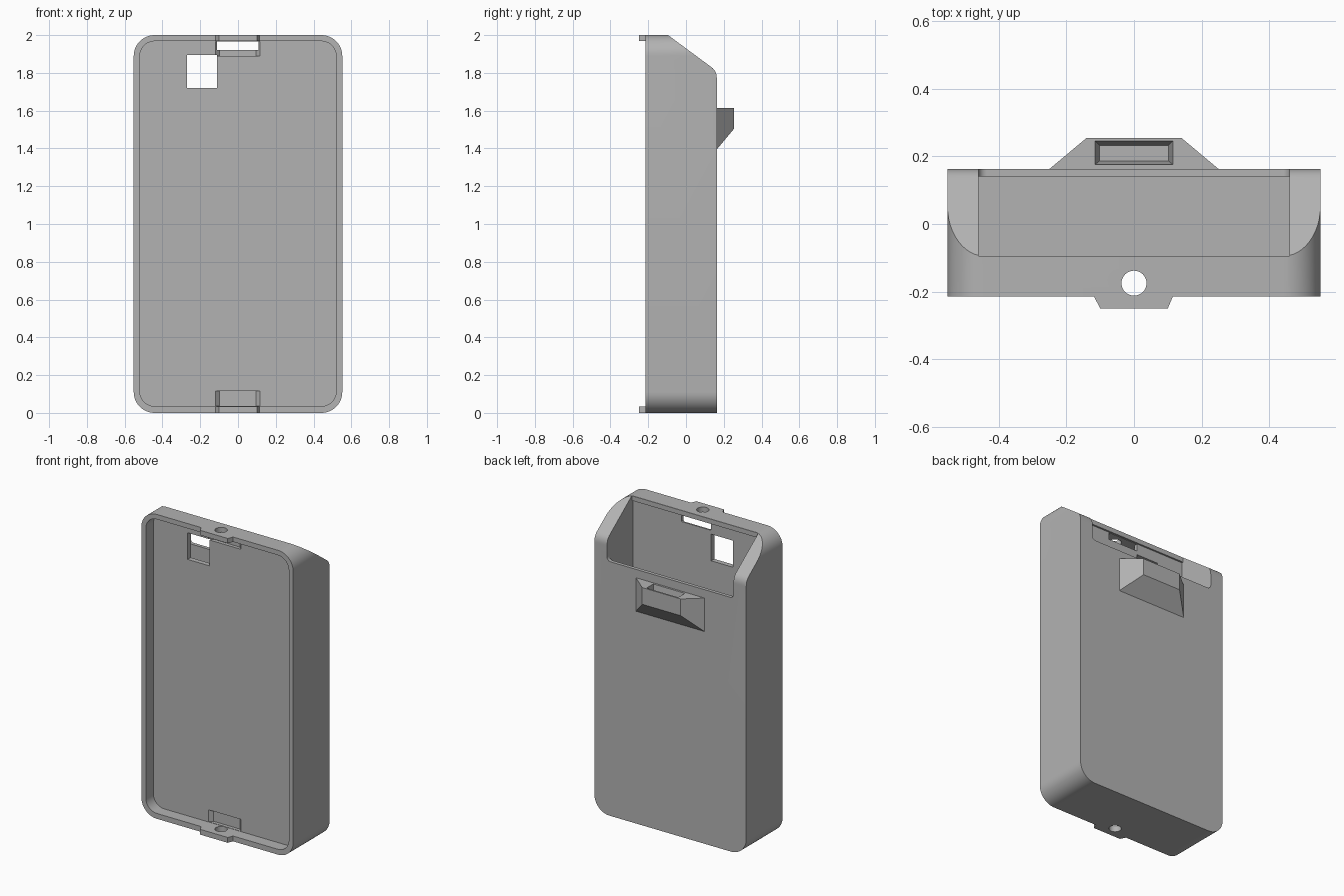
import bpy, bmesh
from math import sin, cos, pi

old = bpy.data.objects.get("Cube")
if old:
    bpy.data.objects.remove(old, do_unlink=True)

GREY = (0.45, 0.45, 0.45, 1)
mat = bpy.data.materials.new("matte grey plastic")
mat.use_nodes = True
mat.diffuse_color = GREY
mat.node_tree.nodes["Principled BSDF"].inputs["Base Color"].default_value = GREY


def place(axis, p, t):
    """Turn a 2D profile point and a depth into a 3D point."""
    return {"x": (t, p[0], p[1]), "y": (p[0], t, p[1]), "z": (p[0], p[1], t)}[axis]


def prism(name, axis, start, end, pts, end_pts=None):
    """Solid between two matching profiles along an axis."""
    bm = bmesh.new()
    a = [bm.verts.new(place(axis, p, start)) for p in pts]
    b = [bm.verts.new(place(axis, p, end)) for p in (end_pts or pts)]
    bm.faces.new(a)
    bm.faces.new(b[::-1])
    for i in range(len(a)):
        j = (i + 1) % len(a)
        bm.faces.new((a[i], b[i], b[j], a[j]))
    bmesh.ops.recalc_face_normals(bm, faces=bm.faces)
    mesh = bpy.data.meshes.new(name)
    bm.to_mesh(mesh)
    bm.free()
    mesh.materials.append(mat)
    obj = bpy.data.objects.new(name, mesh)
    bpy.context.collection.objects.link(obj)
    return obj


def rect(x0, x1, y0, y1, r=0, steps=12):
    if not r:
        return [(x0, y0), (x1, y0), (x1, y1), (x0, y1)]
    pts = []
    corners = [(x1 - r, y1 - r), (x0 + r, y1 - r), (x0 + r, y0 + r), (x1 - r, y0 + r)]
    for k, (cx, cy) in enumerate(corners):
        for i in range(steps + 1):
            a = (k + i / steps) * pi / 2
            pts.append((cx + r * cos(a), cy + r * sin(a)))
    return pts


def combine(target, tool, operation="DIFFERENCE"):
    """Apply a boolean and discard the tool."""
    mod = target.modifiers.new(operation, "BOOLEAN")
    mod.object, mod.operation, mod.solver = tool, operation, "EXACT"
    bpy.context.view_layer.objects.active = target
    bpy.ops.object.modifier_apply(modifier=mod.name)
    bpy.data.objects.remove(tool, do_unlink=True)


def finish(obj):
    bpy.ops.object.select_all(action="DESELECT")
    obj.select_set(True)
    bpy.context.view_layer.objects.active = obj
    bpy.ops.object.shade_smooth_by_angle(angle=0.5)


FRONT, BACK = -0.215, 0.163
PLATE_FRONT, PLATE_BACK = -0.137, -0.105

# Case body: rounded slab with a sloped upper back
body = prism("case_body", "y", FRONT, BACK, rect(-0.552, 0.552, 0, 2, 0.11))
side = [(-0.4, -0.1), (BACK, -0.1)]
for i in range(9):
    t = i / 8
    side.append(((1 - t) ** 2 * BACK + 2 * t * (1 - t) * BACK + t * t * 0.135,
                 (1 - t) ** 2 * 1.77 + 2 * t * (1 - t) * 1.81 + t * t * 1.83))
side += [(-0.095, 2), (-0.095, 2.1), (-0.4, 2.1)]
combine(body, prism("slope_tool", "x", -1, 1, side), "INTERSECT")

# Front tray, inner cavity and rear window
combine(body, prism("tray", "y", -0.5, PLATE_FRONT, rect(-0.52, 0.52, 0.035, 1.968, 0.08)))
combine(body, prism("cavity", "y", PLATE_BACK, 0.14, rect(-0.46, 0.46, 0.04, 1.968)))
combine(body, prism("window", "y", -0.094, 0.5, rect(-0.46, 0.46, 1.67, 2.3, 0.025)))

# Square port and top latch slot through the plate
combine(body, prism("port", "y", -0.16, -0.08, rect(-0.27, -0.11, 1.72, 1.895)))
combine(body, prism("slot", "y", -0.16, -0.08, rect(-0.11, 0.108, 1.92, 1.966)))

# Tapered latch pockets
for z0, z1 in ((0.037, 0.115), (1.89, 1.966)):
    combine(body, prism("pocket", "y", PLATE_FRONT - 0.002, PLATE_FRONT + 0.022,
                        rect(-0.122, 0.119, z0, z1), rect(-0.097, 0.094, z0, z1)))

# Front tabs with round pin holes, top and bottom
tab = [(-0.118, FRONT), (-0.1, -0.25), (0.1, -0.25), (0.115, FRONT),
       (0.115, -0.2), (-0.118, -0.2)]
hole = [(0.037 * cos(i * pi / 16), -0.175 + 0.037 * sin(i * pi / 16)) for i in range(32)]
for z0, z1 in ((0, 0.035), (1.968, 2)):
    combine(body, prism("tab", "z", z0, z1, tab), "UNION")
    combine(body, prism("pin_hole", "z", z0 - 0.02, z1 + 0.02, hole))
finish(body)

# Rear holder: wedge with a tapered socket open at the top
holder = prism("rear_holder", "y", BACK, 0.255, rect(-0.25, 0.25, 1.395, 1.615),
               rect(-0.14, 0.14, 1.505, 1.615))
combine(holder, prism("socket", "z", 1.63, 1.53, rect(-0.117, 0.117, 0.174, 0.247),
                      rect(-0.102, 0.102, 0.187, 0.233)))
finish(holder)
